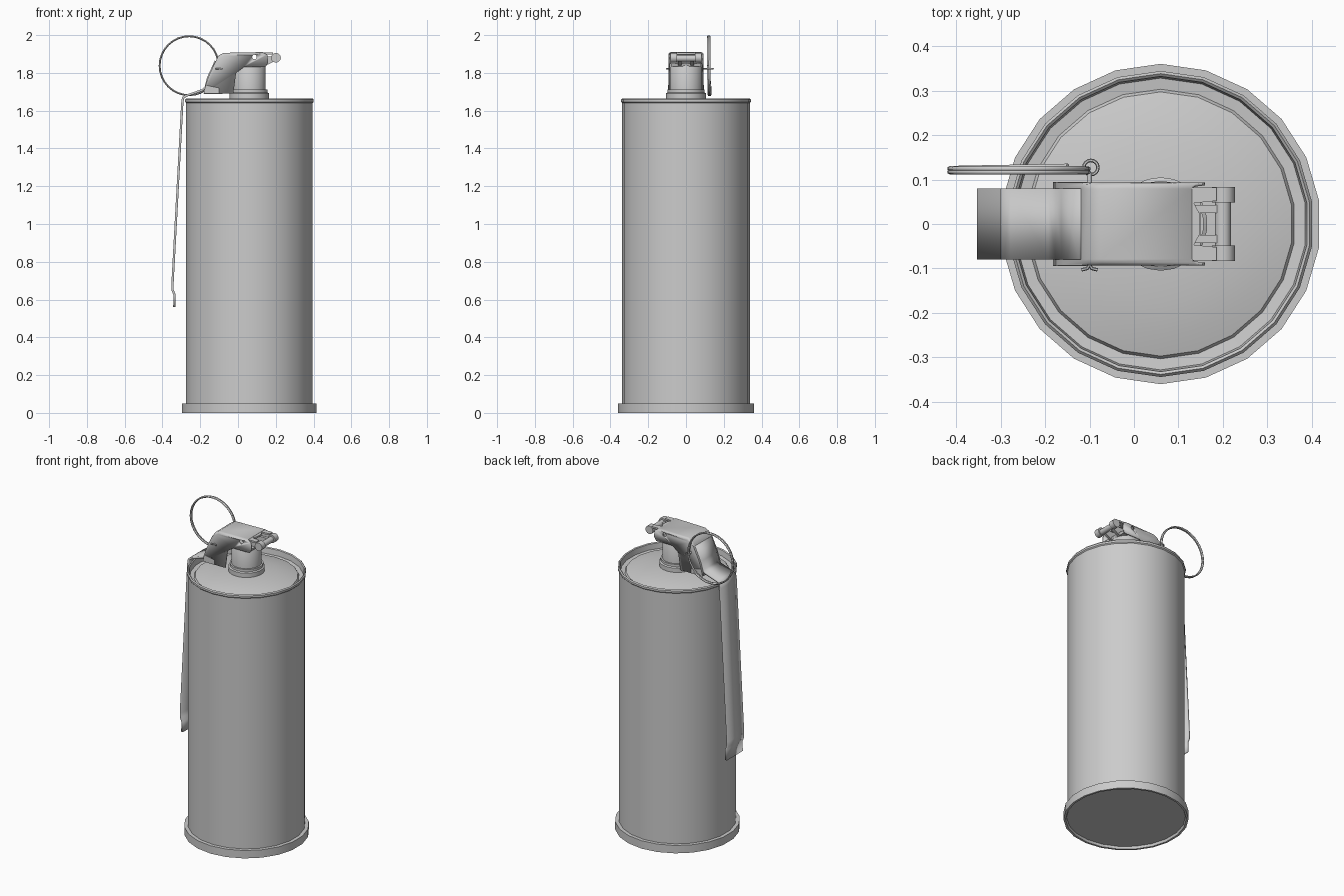
import bpy, bmesh, math

if "Cube" in bpy.data.objects:
    bpy.data.objects.remove(bpy.data.objects["Cube"])

CX = 0.06      # canister axis in x


def finish(name, bm, angle=35):
    bmesh.ops.recalc_face_normals(bm, faces=bm.faces)
    me = bpy.data.meshes.new(name)
    bm.to_mesh(me)
    bm.free()
    ob = bpy.data.objects.new(name, me)
    bpy.context.collection.objects.link(ob)
    smooth(ob, angle)
    return ob


def smooth(ob, angle=35):
    bpy.ops.object.select_all(action='DESELECT')
    ob.select_set(True)
    bpy.context.view_layer.objects.active = ob
    bpy.ops.object.shade_smooth_by_angle(angle=math.radians(angle))


def lathe(name, profile, sides):
    """Revolve (radius, z) points about the canister axis, a vertex facing +y."""
    bm = bmesh.new()
    rings = []
    for r, z in profile:
        if r == 0:
            rings.append([bm.verts.new((CX, 0, z))] * sides)
        else:
            rings.append([bm.verts.new((CX + r * math.sin(2 * math.pi * i / sides),
                                        r * math.cos(2 * math.pi * i / sides), z))
                          for i in range(sides)])
    for a, b in zip(rings, rings[1:]):
        for i in range(sides):
            j = (i + 1) % sides
            bm.faces.new(dict.fromkeys((a[i], a[j], b[j], b[i])))
    return finish(name, bm)


def prism(name, outline, lo, hi, axis='y'):
    """Extrude an outline along y (xz points) or z (xy points)."""
    def at(p, h):
        return (p[0], h, p[1]) if axis == 'y' else (p[0], p[1], h)
    bm = bmesh.new()
    a = [bm.verts.new(at(p, lo)) for p in outline]
    b = [bm.verts.new(at(p, hi)) for p in outline]
    bm.faces.new(a)
    bm.faces.new(b)
    n = len(a)
    for i in range(n):
        bm.faces.new((a[i], a[(i + 1) % n], b[(i + 1) % n], b[i]))
    return finish(name, bm)


def rod(name, x, z, r, lo, hi, sides=12):
    return prism(name, [(x + r * math.cos(2 * math.pi * i / sides),
                         z + r * math.sin(2 * math.pi * i / sides))
                        for i in range(sides)], lo, hi)


def wire(name, points, r, cyclic=False):
    cu = bpy.data.curves.new(name, 'CURVE')
    cu.dimensions = '3D'
    cu.bevel_depth = r
    cu.bevel_resolution = 1
    cu.use_fill_caps = True
    sp = cu.splines.new('POLY')
    sp.points.add(len(points) - 1)
    for p, co in zip(sp.points, points):
        p.co = (*co, 1)
    sp.use_cyclic_u = cyclic
    ob = bpy.data.objects.new(name, cu)
    bpy.context.collection.objects.link(ob)
    bpy.ops.object.select_all(action='DESELECT')
    ob.select_set(True)
    bpy.context.view_layer.objects.active = ob
    bpy.ops.object.convert(target='MESH')
    smooth(bpy.context.object, 60)


# Canister: recessed bottom, wall, rolled lip, domed top
lathe("canister", [(0, 0.015), (0.342, 0.015), (0.347, 0), (0.36, 0), (0.36, 0.05),
                   (0.338, 0.05), (0.338, 1.64), (0.344, 1.646), (0.344, 1.658),
                   (0.338, 1.665), (0.332, 1.66), (0.328, 1.625), (0.303, 1.622),
                   (0.297, 1.632), (0.25, 1.645), (0.18, 1.657), (0.1, 1.665),
                   (0, 1.667)], 22)

# Fuse neck and fuse body
lathe("fuse_neck", [(0, 1.65), (0.105, 1.65), (0.105, 1.692), (0.097, 1.697),
                    (0.097, 1.712), (0, 1.712)], 22)
lathe("fuse_body", [(0, 1.70), (0.087, 1.70), (0.087, 1.845), (0.08, 1.855),
                    (0, 1.855)], 22)

# Folded sheet cover over the fuse
outline = [(-0.182, 1.69), (-0.172, 1.735), (-0.157, 1.78), (-0.116, 1.868),
           (-0.102, 1.892), (-0.075, 1.906), (0.13, 1.91), (0.155, 1.895),
           (0.16, 1.855), (0.145, 1.83), (0.03, 1.83), (-0.01, 1.80), (-0.025, 1.69)]
bm = bmesh.new()
sides = [[bm.verts.new((x, y, z)) for x, z in outline] for y in (-0.093, 0.093)]
for s in sides:
    bm.faces.new(s)
for i in range(6):
    bm.faces.new((sides[0][i], sides[0][i + 1], sides[1][i + 1], sides[1][i]))
folds = [bm.edges.get((s[i], s[i + 1])) for s in sides for i in range(2, 6)]
bmesh.ops.bevel(bm, geom=folds, offset=0.014, segments=3, profile=0.5, affect='EDGES')
cover = finish("fuse_cover", bm)
sol = cover.modifiers.new("thickness", 'SOLIDIFY')
sol.thickness = 0.007
sol.offset = -1

# Through hole for the safety pin's spare position
cutter = rod("hole_cutter", 0.087, 1.884, 0.012, -0.2, 0.2)
cutter.hide_render = True
cutter.hide_viewport = True
cut = cover.modifiers.new("hole", 'BOOLEAN')
cut.object = cutter
cut.operation = 'DIFFERENCE'

# Hook plate at the front of the cover, with two arms reaching the hinge bar
half = [(0.12, -0.082), (0.185, -0.082), (0.185, -0.052), (0.135, -0.047),
        (0.148, -0.022)]
prism("hook_plate", half + [(x, -y) for x, y in reversed(half)], 1.897, 1.907, 'z')

# Hinge bar, its thicker rolled ends and the lugs on the fuse body
rod("hinge_bar", 0.2, 1.877, 0.018, -0.08, 0.08)
for s, side in ((-1, "right"), (1, "left")):
    rod("hinge_roll_" + side, 0.201, 1.88, 0.026, *sorted((s * 0.048, s * 0.083)))
    prism("hinge_lug_" + side, [(0.11, 1.84), (0.15, 1.84), (0.2, 1.866), (0.2, 1.888),
                                (0.11, 1.888)], *sorted((s * 0.025, s * 0.043)))
    prism("cover_tab_" + side, [(-0.182, 1.69), (-0.1, 1.69), (-0.1, 1.72), (-0.172, 1.735)],
          *sorted((s * 0.08, s * 0.094)))
prism("lug_bridge", [(0.11, 1.835), (0.145, 1.835), (0.15, 1.85), (0.11, 1.85)], -0.08, 0.08)

# Safety lever: a bent strip running down the side
path = [(-0.118, 1.862), (-0.158, 1.775), (-0.172, 1.722), (-0.19, 1.708),
        (-0.275, 1.679), (-0.291, 1.668), (-0.295, 1.64), (-0.347, 0.68),
        (-0.346, 0.65), (-0.336, 0.625), (-0.337, 0.56)]
bm = bmesh.new()
rows = [[bm.verts.new((x, y, z)) for y in (-0.08, 0.08)] for x, z in path]
for a, b in zip(rows, rows[1:]):
    bm.faces.new((a[0], a[1], b[1], b[0]))
lever = finish("safety_lever", bm)
sol = lever.modifiers.new("thickness", 'SOLIDIFY')
sol.thickness = 0.012
sol.offset = 0

# Cotter pin: shank, eye and splayed legs
PX, PZ = -0.1, 1.822
wire("pin_shank", [(PX, -0.095, PZ), (PX, 0.116, PZ)], 0.006)
wire("pin_eye", [(PX + 0.003 + 0.016 * math.cos(i * math.pi / 8),
                  0.127 + 0.016 * math.sin(i * math.pi / 8), PZ) for i in range(16)],
     0.004, True)
for s, side in ((-1, "a"), (1, "b")):
    wire("pin_leg_" + side, [(PX, -0.09, PZ), (PX + s * 0.005, -0.1, PZ),
                             (PX + s * 0.018, -0.103, PZ)], 0.004)

# Split pull ring: nearly two turns of wire
turns = []
for i in range(61):
    a = 2 * math.pi * i / 32
    x = 0.156 * math.cos(a)
    turns.append((-0.259 + x, 0.115 + 0.014 * i / 60 + 0.01 * x, 1.838 + 0.156 * math.sin(a)))
wire("pull_ring", turns, 0.0055)
